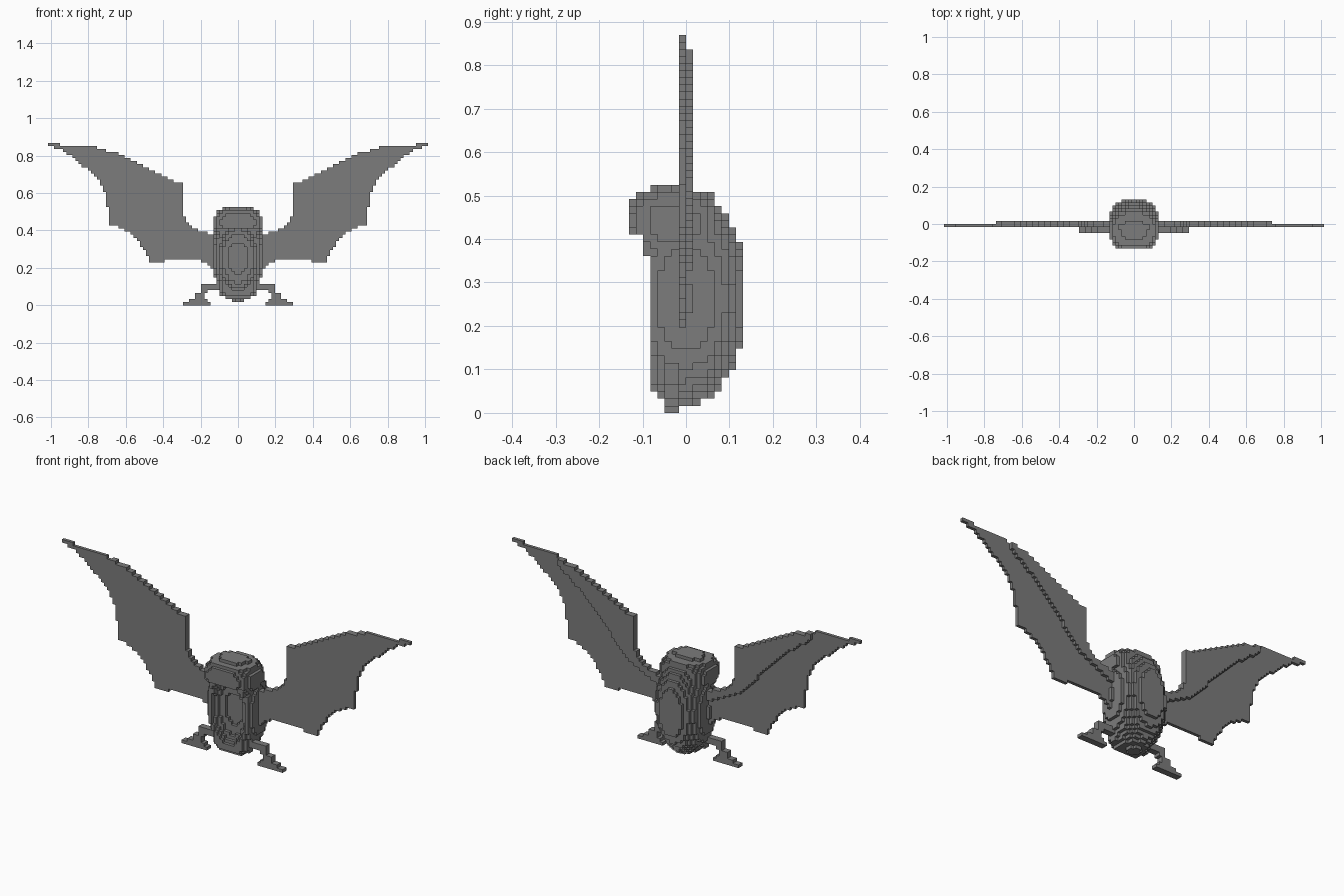
import bpy
import bmesh
from mathutils import Vector
from itertools import product

S = 2 / 122  # edge of one small cube

cube = bpy.data.objects.get("Cube")
if cube:
    bpy.data.objects.remove(cube, do_unlink=True)

grey = bpy.data.materials.new("mid grey")
grey.use_nodes = True
colour = (0.2, 0.2, 0.2, 1)
grey.diffuse_color = colour
grey.node_tree.nodes["Principled BSDF"].inputs["Base Color"].default_value = colour


def blocks(name, inside, low, high):
    """Skin every small cube whose centre passes the inside test."""
    spans = [range(round(a / S) - 1, round(b / S) + 1) for a, b in zip(low, high)]
    cells = {c for c in product(*spans) if inside(*((n + 0.5) * S for n in c))}
    bm = bmesh.new()
    corners = {}

    def corner(p):
        if p not in corners:
            corners[p] = bm.verts.new(Vector(p) * S)
        return corners[p]

    for cell in cells:
        for axis, side in product(range(3), (0, 1)):
            near = list(cell)
            near[axis] += 2 * side - 1
            if tuple(near) in cells:
                continue
            loop = []
            for u, v in ((0, 0), (1, 0), (1, 1), (0, 1)):
                p = list(cell)
                p[axis] += side
                p[(axis + 1) % 3] += u
                p[(axis + 2) % 3] += v
                loop.append(corner(tuple(p)))
            bm.faces.new(loop if side else loop[::-1])
    mesh = bpy.data.meshes.new(name)
    bm.to_mesh(mesh)
    bm.free()
    mesh.materials.append(grey)
    obj = bpy.data.objects.new(name, mesh)
    bpy.context.collection.objects.link(obj)
    return obj


def blob(x, y, z, centre, radii, power=2):
    return sum(abs((p - c) / r) ** power
               for p, c, r in zip((x, y, z), centre, radii)) < 1


def in_outline(x, z, pts):
    hit = False
    for (ax, az), (bx, bz) in zip(pts, pts[1:] + pts[:1]):
        if (az > z) != (bz > z) and x < ax + (z - az) * (bx - ax) / (bz - az):
            hit = not hit
    return hit


# Body: egg with a jutting head, a lower lip and a scooped chest
def body(x, y, z):
    egg = blob(x, y, z, (0, 0, 0.267), (0.141, 0.141, 0.25))
    head = blob(x, y, z, (0, -0.03, 0.44), (0.13, 0.107, 0.08), 3)
    lip = blob(x, y, z, (0, -0.03, 0.085), (0.1, 0.06, 0.055), 2.5)
    front = -0.082 if z < 0.36 else -0.098 if z < 0.41 else -0.132
    scoop = blob(x, y, z, (0, -0.085, 0.25), (0.105, 0.07, 0.17))
    return (egg or head or lip) and front < y < 0.132 and not scoop


blocks("body", body, (-0.2, -0.2, 0), (0.2, 0.2, 0.6))

# Wing outline, and the lower edge of the thicker arm on its back
upper = [(0.1, 0.375), (0.14, 0.375), (0.2, 0.395), (0.25, 0.425), (0.295, 0.48),
         (0.295, 0.645), (0.35, 0.67), (0.42, 0.7), (0.5, 0.745), (0.6, 0.795),
         (0.67, 0.82), (0.79, 0.855), (0.95, 0.855), (0.95, 0.875), (1.01, 0.875)]
lower = [(1.01, 0.853), (0.95, 0.835), (0.88, 0.79), (0.8, 0.72), (0.74, 0.66),
         (0.705, 0.58), (0.685, 0.43), (0.62, 0.415), (0.56, 0.37), (0.5, 0.3),
         (0.465, 0.23), (0.4, 0.23), (0.39, 0.245), (0.2, 0.245), (0.14, 0.2), (0.1, 0.2)]
arm = [(0.74, 0.81), (0.56, 0.675), (0.46, 0.57), (0.36, 0.44), (0.27, 0.39), (0.1, 0.3)]
arm_outline = [p for p in upper if p[0] < 0.7] + [(0.74, 0.835)] + arm

# Leg boxes: thigh, shin, ankle, foot and toes, as x and z spans
leg_boxes = [((0.09, 0.19), (0.082, 0.115)), ((0.164, 0.2), (0.06, 0.1)),
             ((0.185, 0.225), (0.03, 0.07)), ((0.165, 0.26), (0.015, 0.033)),
             ((0.148, 0.295), (0, 0.0164))]

for side, s in (("left", 1), ("right", -1)):
    low, high = ((0, 1.02) if s > 0 else (-1.02, 0))

    def wing(x, y, z):
        if -S < y < 0:
            return in_outline(x * s, z, upper + lower)
        return 0 < y < S and in_outline(x * s, z, arm_outline)

    def leg(x, y, z):
        return -3 * S < y < -S and any(
            a < x * s < b and c < z < d for (a, b), (c, d) in leg_boxes)

    def ear(x, y, z):
        return 0.055 < x * s < 0.1 and -2 * S < y < 0 and 0.47 < z < (
            0.525 if x * s < 0.085 else 0.51)

    blocks(side + "_wing", wing, (low, -0.03, 0.1), (high, 0.03, 0.9))
    blocks(side + "_leg", leg, (low, -0.08, 0), (high, 0.02, 0.15))
    blocks(side + "_ear", ear, (low, -0.06, 0.4), (high, 0.03, 0.56))
